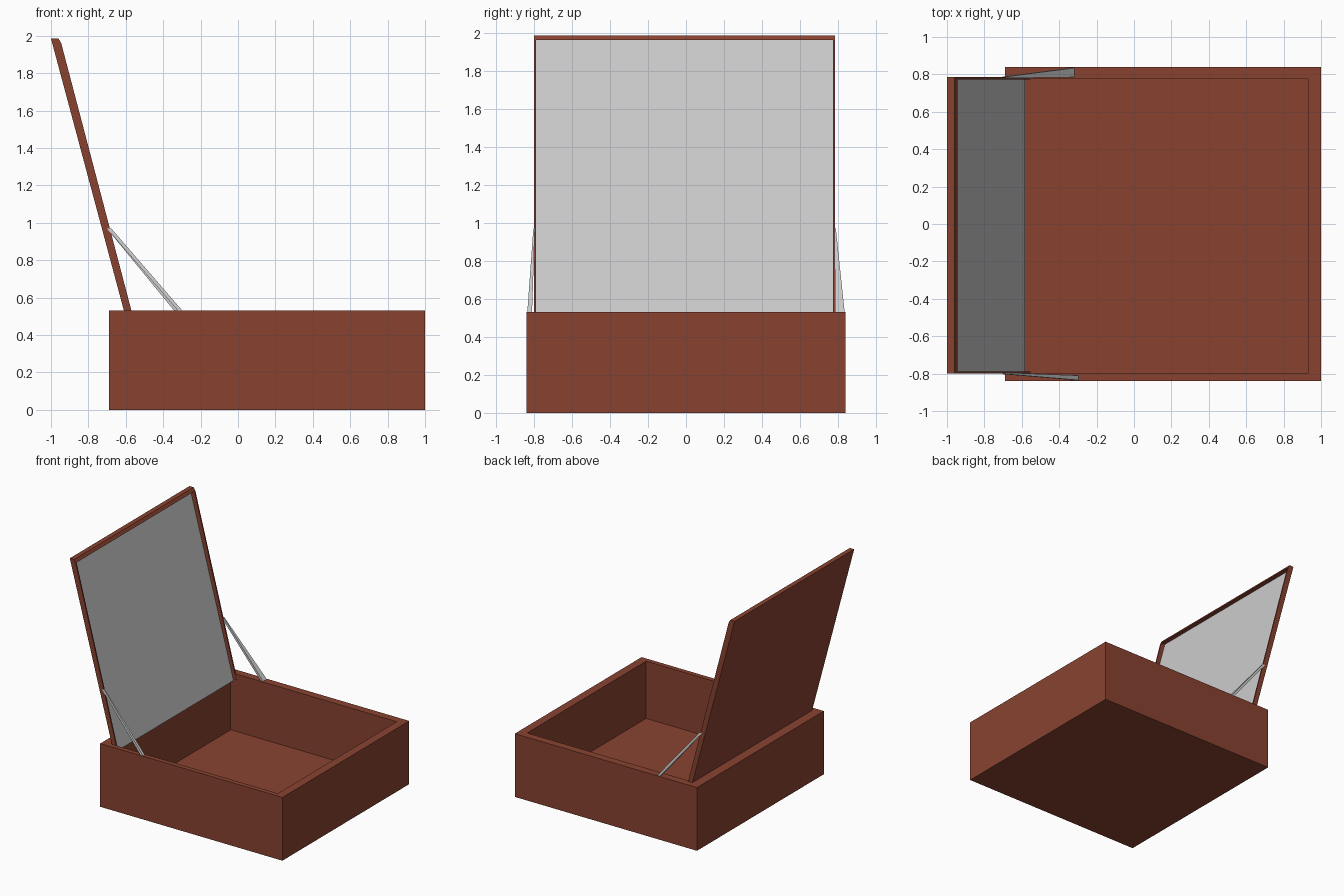
import bpy, bmesh
from mathutils import Vector

if "Cube" in bpy.data.objects:
    bpy.data.objects.remove(bpy.data.objects["Cube"])

wood = bpy.data.materials.new("red_wood")
wood.diffuse_color = (0.25, 0.055, 0.03, 1)
wood.use_nodes = True
wood.node_tree.nodes["Principled BSDF"].inputs["Base Color"].default_value = wood.diffuse_color


def finish(name, bm, mat=None):
    bmesh.ops.recalc_face_normals(bm, faces=bm.faces)
    me = bpy.data.meshes.new(name)
    bm.to_mesh(me)
    bm.free()
    ob = bpy.data.objects.new(name, me)
    bpy.context.collection.objects.link(ob)
    if mat:
        me.materials.append(mat)
    return ob


def loft(name, rings, mat=None, caps=(True, True)):
    """Skin a list of closed rings, optionally capping each end."""
    bm = bmesh.new()
    vs = [[bm.verts.new(p) for p in r] for r in rings]
    n = len(vs[0])
    for a, b in zip(vs, vs[1:]):
        for i in range(n):
            j = (i + 1) % n
            bm.faces.new((a[i], a[j], b[j], b[i]))
    if caps[0]:
        bm.faces.new(vs[0][::-1])
    if caps[1]:
        bm.faces.new(vs[-1])
    return finish(name, bm, mat)


def prism(name, profile, y0, y1, mat=None):
    """Extrude an x-z profile along y."""
    return loft(name, [[(x, y, z) for x, z in profile] for y in (y0, y1)], mat)


def rect(x0, x1, y0, y1, z):
    return [(x0, y0, z), (x1, y0, z), (x1, y1, z), (x0, y1, z)]


# Open box: outside, rim, inner walls and floor
outer = (-0.69, 1.0, -0.84, 0.84)
inner = (-0.61, 0.93, -0.80, 0.775)
loft("box_base", [rect(*outer, 0), rect(*outer, 0.53),
                  rect(*inner, 0.53), rect(*inner, 0.05)], wood)


# Leaning lid: x position of its back face at a given height
def back(z, off=0.0):
    return (-0.61 - 0.268 * (z - 0.53) + off, z)


Y0, Y1, LOW, TOP = -0.80, 0.785, 0.47, 1.985
lip = [back(TOP), (-0.96, TOP), (-0.945, 1.96)]
prism("lid_back", [back(LOW), back(LOW, 0.006), back(TOP, 0.006), back(TOP)],
      Y0, Y1, wood)
prism("lid_top_rail", lip + [back(1.96)], Y0, Y1, wood)
for side, a, b in (("front", Y0, Y0 + 0.012), ("rear", Y1 - 0.012, Y1)):
    prism("lid_rail_" + side, lip + [back(LOW, 0.04), back(LOW)], a, b, wood)

# Grey lining inside the lid
prism("lid_lining", [back(LOW, 0.004), back(LOW, 0.011),
                     back(1.965, 0.011), back(1.965, 0.004)],
      Y0 + 0.01, Y1 - 0.01)

# Tapered stays from the lid edges down to the box rim
for side, top, low in (
        ("front", (-0.69, -0.803, -0.795), (-0.305, -0.835, -0.81)),
        ("rear", (-0.69, 0.78, 0.788), (-0.325, 0.785, 0.835))):
    rings = []
    for (x, a, b), z, w in ((top, 0.97, 0.012), (low, 0.525, 0.012)):
        rings.append([Vector((x - w, a, z)), Vector((x + w, a, z)),
                      Vector((x + w, b, z)), Vector((x - w, b, z))])
    loft("lid_stay_" + side, rings)
